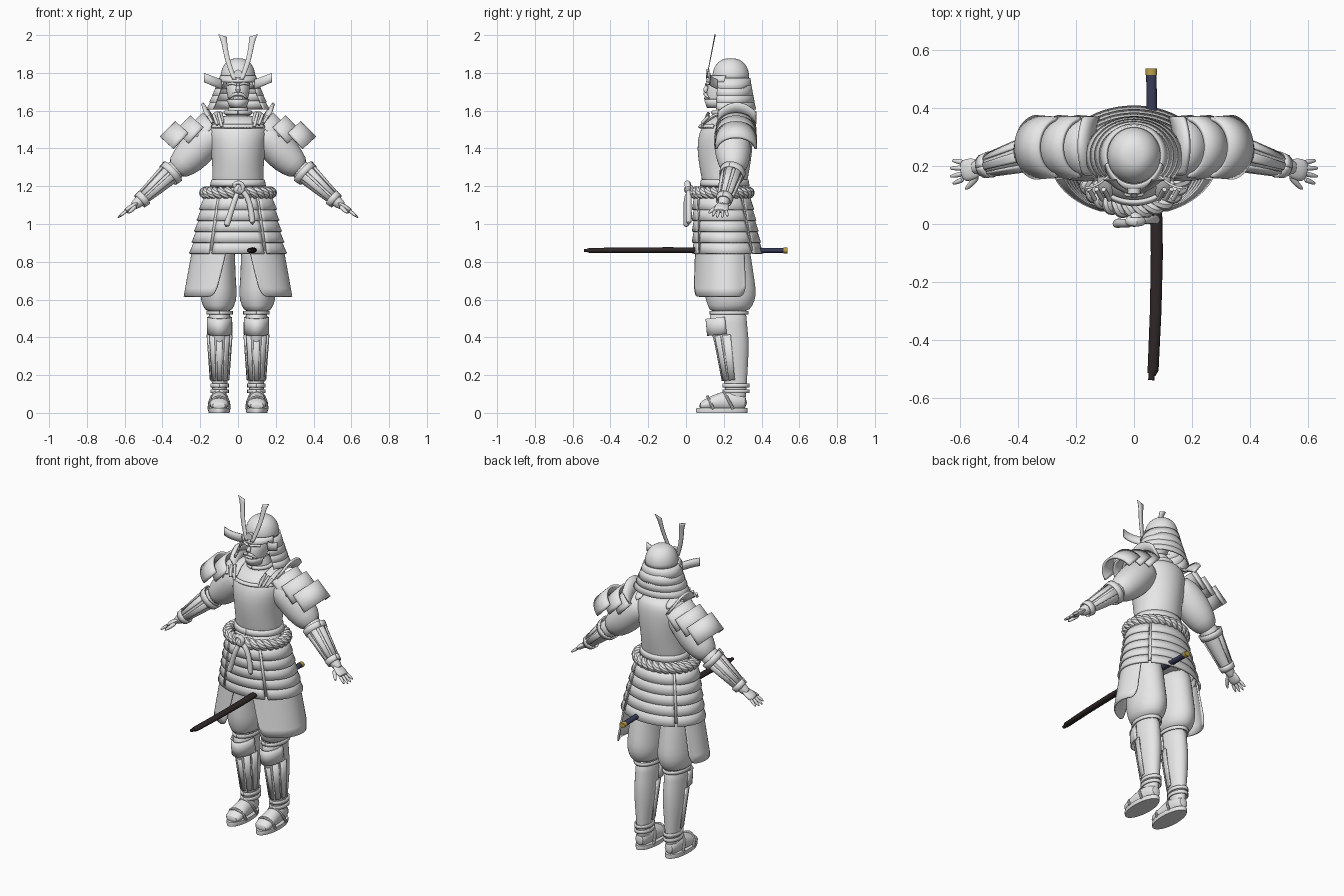
import bpy, bmesh
from math import sin, cos, pi, radians
from mathutils import Vector as V

cube = bpy.data.objects.get("Cube")
if cube:
    bpy.data.objects.remove(cube, do_unlink=True)


def material(name, rgb):
    m = bpy.data.materials.new(name)
    m.use_nodes = True
    m.diffuse_color = (*rgb, 1)
    m.node_tree.nodes["Principled BSDF"].inputs["Base Color"].default_value = (*rgb, 1)
    return m


GREY = material("plain grey", (.8, .8, .8))
LACQUER = material("dark lacquer", (.028, .02, .02))
NAVY = material("navy wrap", (.04, .045, .1))
GOLD = material("gold", (.5, .35, .07))
X, Y, Z = V((1, 0, 0)), V((0, 1, 0)), V((0, 0, 1))


def build(name, verts, faces, mat=GREY, mirror=False, thick=0, sub=0):
    bm = bmesh.new()
    vs = [bm.verts.new(v) for v in verts]
    for f in faces:
        bm.faces.new([vs[i] for i in f])
    bmesh.ops.recalc_face_normals(bm, faces=bm.faces)
    mesh = bpy.data.meshes.new(name)
    bm.to_mesh(mesh)
    bm.free()
    mesh.materials.append(mat)
    mesh.shade_smooth()
    mesh.set_sharp_from_angle(angle=radians(40))
    ob = bpy.data.objects.new(name, mesh)
    bpy.context.collection.objects.link(ob)
    if thick:
        solid = ob.modifiers.new("thickness", "SOLIDIFY")
        solid.thickness, solid.offset = thick, 0
    if sub:
        ob.modifiers.new("round", "SUBSURF").levels = sub
        ob.modifiers["round"].render_levels = sub
    if mirror:
        ob.modifiers.new("mirror", "MIRROR").use_mirror_merge = False
    return ob


def loft(name, rings, n=20, **kw):
    """Skin capped ellipses given as (centre, u axis, v axis)."""
    verts = [c + u * cos(2 * pi * k / n) + v * sin(2 * pi * k / n) for c, u, v in rings for k in range(n)]
    faces = [(r * n + k, r * n + (k + 1) % n, (r + 1) * n + (k + 1) % n, (r + 1) * n + k)
             for r in range(len(rings) - 1) for k in range(n)]
    faces += [range(n), range(len(verts) - n, len(verts))]
    return build(name, verts, faces, **kw)


def tower(name, rows, x=0, sub=1, **kw):
    """Stack of level ellipses: z, centre y, half width, half depth."""
    return loft(name, [(V((x, y, z)), X * a, Y * b) for z, y, a, b in rows], sub=sub, **kw)


def tube(name, pts, radii, ref=Y, flat=1, n=12, **kw):
    pts = [V(p) for p in pts]
    if not isinstance(radii, (list, tuple)):
        radii = [radii] * len(pts)
    rings = []
    for i, (p, r) in enumerate(zip(pts, radii)):
        t = (pts[min(i + 1, len(pts) - 1)] - pts[max(i - 1, 0)]).normalized()
        u = (ref - t * ref.dot(t)).normalized()
        rings.append((p, u * r, t.cross(u) * r * flat))
    return loft(name, rings, n, **kw)


def sheet(name, f, nu=16, nv=2, thick=.008, **kw):
    """Thin plate from a function of u and v."""
    verts = [f(i / nu, j / nv) for j in range(nv + 1) for i in range(nu + 1)]
    w = nu + 1
    faces = [(j * w + i, j * w + i + 1, j * w + w + i + 1, j * w + w + i) for j in range(nv) for i in range(nu)]
    return build(name, verts, faces, thick=thick, **kw)


def wrap(name, a0, a1, top, bottom, **kw):
    """Plate around the body; rows as in tower, angle 0 is the front."""
    def f(u, v):
        z, y, rx, ry = (p + (q - p) * v for p, q in zip(top, bottom))
        a = radians(a0 + (a1 - a0) * u)
        return V((rx * sin(a), y - ry * cos(a), z))
    return sheet(name, f, nu=max(3, int(abs(a1 - a0) / 6)), **kw)


def band(name, a, b, ra, rb, ref, lo, hi, stretch=1, **kw):
    """Plate around a slanted axis, angle 0 towards ref."""
    a, b = V(a), V(b)
    t = (b - a).normalized()
    n1 = (ref - t * ref.dot(t)).normalized()
    n2 = t.cross(n1)

    def f(u, v):
        g = radians(lo + (hi - lo) * u)
        return a.lerp(b, v) + (n1 * cos(g) * stretch + n2 * sin(g)) * (ra + (rb - ra) * v)
    return sheet(name, f, mirror=True, **kw)


# Torso and cuirass
tower("cuirass", [(1.18, .205, .135, .115), (1.22, .205, .138, .118), (1.3, .205, .135, .135), (1.4, .205, .145, .148),
                  (1.48, .21, .16, .145), (1.54, .225, .15, .125), (1.58, .24, .09, .08)], n=28)
wrap("cuirass_collar", -62, 62, (1.525, .21, .15, .13), (1.51, .21, .158, .143), thick=.012)
wrap("cuirass_hem", 0, 360, (1.235, .205, .137, .122), (1.2, .205, .145, .128))
tower("neck", [(1.53, .235, .08, .075), (1.58, .23, .055, .06), (1.66, .22, .05, .055)])
tower("hips", [(1.2, .2, .135, .115), (1.1, .195, .17, .14), (.97, .21, .2, .15), (.88, .215, .19, .14)])

# Head and face mask
tower("head", [(1.615, .165, .03, .045), (1.65, .18, .052, .075), (1.7, .2, .062, .092), (1.78, .225, .075, .1)])
tube("nose", [(0, .115, 1.735), (0, .098, 1.71), (0, .11, 1.695)], [.008, .015, .01], ref=X, sub=1)
tube("moustache", [(0, .1, 1.69), (.025, .103, 1.685), (.048, .122, 1.665)], [.009, .009, .003], mirror=True)
tube("brow", [(.006, .107, 1.738), (.03, .112, 1.745), (.055, .14, 1.74)], .007, mirror=True)
tube("lips", [(-.022, .112, 1.665), (0, .102, 1.668), (.022, .112, 1.665)], .008)
wrap("chin_guard", -80, 80, (1.66, .18, .058, .08), (1.615, .175, .04, .06))
tube("throat_ring", [(.065 * sin(k * pi / 12), .22 - .075 * cos(k * pi / 12), 1.59) for k in range(25)], .012, ref=Z)

# Helmet, neck guard, wings and crest
tower("helmet_dome", [(1.75, .237, .094, .1), (1.79, .237, .094, .099), (1.83, .237, .084, .09), (1.862, .237, .06, .063),
                      (1.878, .237, .03, .03)], n=28)
wrap("helmet_brim", -75, 75, (1.785, .237, .095, .102), (1.752, .235, .102, .128))
for i in range(4):
    t = i / 4
    wrap(f"neck_guard_{i + 1}", 48 + i * 2, 312 - i * 2, (1.772 - .04 * i, .237, .096 + .056 * t, .1 + .026 * t),
         (1.715 - .036 * i, .237, .118 + .062 * t, .108 + .03 * t))
sheet("helmet_wing", lambda u, v: V((.09 + .09 * u, .165 - .09 * u + .05 * u * u, 1.715 + .05 * v + .035 * u)), mirror=True)
tube("crest_boss", [(0, .105, 1.795), (0, .125, 1.795)], .022, ref=X)


def horn(u, v):
    z = 1.765 + .225 * u
    inner = .008 + .028 * sin(pi * u * .8) + .035 * u * u
    outer = .03 + .045 * sin(pi * min(u * 1.4, 1) / 2) + .03 * u ** 4
    return V((inner + (outer - inner) * v, .108 + .2 * (z - 1.765), z + .015 * v * u))


sheet("crest_horn", horn, thick=.004, mirror=True)

# Arms
tube("sleeve", [(.08, .23, 1.49), (.16, .24, 1.46), (.23, .25, 1.38), (.29, .252, 1.32), (.34, .248, 1.28)],
     [.08, .098, .098, .082, .055], n=20, sub=1, mirror=True)
tube("forearm", [(.3, .25, 1.31), (.36, .245, 1.265), (.43, .225, 1.2), (.52, .2, 1.12), (.56, .192, 1.09)],
     [.058, .056, .047, .031, .026], sub=1, mirror=True)
elbow, wrist = (.345, .248, 1.28), (.51, .202, 1.128)
for i in range(5):
    mid = -100 + i * 50
    band(f"forearm_slat_{i + 1}", elbow, wrist, .062, .037, Z, mid - 17, mid + 17, nu=4)
band("elbow_cuff", elbow, (.37, .24, 1.257), .066, .062, Z, 0, 360, nu=24)
band("wrist_cuff", (.495, .206, 1.142), (.52, .2, 1.12), .042, .038, Z, 0, 360, nu=24)

# Hands
tube("palm", [(.525, .198, 1.115), (.55, .192, 1.098), (.575, .187, 1.08), (.598, .182, 1.065)],
     [.026, .036, .042, .036], flat=.42, sub=1, mirror=True)
for i, reach in enumerate((.8, 1, 1, .85)):
    s = i - 1.5
    root = V((.588, .184 + .019 * s, 1.072))
    step = V((.05, -.006 + .01 * s, -.04)) * reach
    tube(f"finger_{i + 1}", [root, root + step * .5, root + step], [.01, .009, .005], sub=1, mirror=True)
tube("thumb", [(.54, .17, 1.095), (.56, .14, 1.075), (.585, .118, 1.055)], [.013, .011, .006], ref=Z, sub=1, mirror=True)

# Shoulder guards
out = V((.62, 0, .78))
for i, (x, z) in enumerate(((.17, 1.595), (.235, 1.58), (.315, 1.55))):
    top = V((x, .265, z)) - out * .1
    low = top + V((.078, 0, -.085))
    band(f"shoulder_plate_{i + 1}", top, low, .1, .106, out, -82, 82, thick=.014, nu=20)


def ridge(u, v):
    s = u * 2 - 1
    return V((.14 + .05 * v - .015 * s * s, .27 + .1 * s, 1.575 + .065 * v - .05 * s * s))


sheet("shoulder_ridge", ridge, thick=.014, mirror=True)
for i in range(3):
    x = .085 + .025 * i
    tube(f"strap_toggle_{i + 1}", [(x + .02, .12, 1.59 - .01 * i), (x, .085, 1.515 + .01 * i)], .008, ref=X, mirror=True)
tube("shoulder_strap", [(.09, .085, 1.52), (.105, .14, 1.58), (.105, .25, 1.6), (.105, .34, 1.54)], .025, ref=X, flat=.4,
     sub=1, mirror=True)

# Rope belt with its knot and hanging ends
for k in range(2):
    path = []
    for i in range(181):
        a = 2 * pi * i / 180
        w = 14 * a + k * pi
        r = .015 * cos(w)
        path.append((-(.172 + r) * sin(a), .19 - (.14 + r) * cos(a), 1.165 + .015 * sin(w)))
    tube(f"belt_strand_{k + 1}", path, .019, ref=Z, n=8)
tube("knot", [(-.02, .025, 1.19), (0, .012, 1.185), (.03, .02, 1.17)], [.02, .032, .02], sub=1)
tube("knot_loop", [(0, .02, 1.18), (-.03, .01, 1.215), (.01, .005, 1.225), (.035, .01, 1.2), (.01, .01, 1.16)], .016, sub=1)
tube("cord_right", [(0, .015, 1.17), (-.02, -.002, 1.12), (-.045, .005, 1.04), (-.065, 0, .98)], [.016, .015, .015, .02], sub=1)
tube("cord_left", [(.015, .015, 1.18), (.05, .015, 1.15), (.07, .015, 1.08), (.078, .015, .99)], [.016, .015, .015, .02], sub=1)

# Layered armour skirt, split into four panels
panels = {"front": (-33, 33), "left": (37, 133), "back": (137, 223), "right": (227, 323)}
for i in range(5):
    s, e = i / 5, (i + 1) / 5
    high = (1.145 - .058 * i, .19 + .03 * s, .172 + .065 * s, .142 + .03 * s)
    low = (1.075 - .058 * i, .19 + .03 * e, .188 + .066 * e, .153 + .031 * e)
    for side, (a0, a1) in panels.items():
        wrap(f"skirt_{side}_{i + 1}", a0, a1, high, low, thick=.012)
for side, a in (("front", 35), ("back", 135)):
    wrap(f"skirt_lace_{side}", a - 2, a + 2, (1.14, .19, .176, .146), (.86, .22, .246, .176), thick=.015, mirror=True)


# Thigh guards with rounded lower corners
def thigh(u, v):
    corner = max(0, abs(u * 2 - 1) - .75) / .25
    a = radians(14 + 9 * v + (108 - 9 * v) * u)
    return V(((.235 + .048 * v) * sin(a), .217 - (.168 + .017 * v) * cos(a), .88 - .265 * v + .05 * v * corner ** 3))


sheet("thigh_guard", thigh, nu=32, nv=6, thick=.01, mirror=True)

# Legs
tower("trouser", [(.95, .21, .085, .12), (.82, .22, .088, .125), (.7, .23, .092, .135), (.62, .235, .1, .14),
                  (.565, .235, .085, .118), (.53, .225, .062, .1)], x=.103, n=24, mirror=True)
tower("shin", [(.56, .225, .06, .1), (.47, .22, .06, .102), (.4, .238, .06, .096), (.3, .25, .058, .082),
               (.18, .262, .042, .062), (.1, .265, .038, .055), (.05, .265, .036, .05)], x=.0975, mirror=True)
band("knee_guard", (.0975, .215, .51), (.0975, .225, .42), .063, .064, -Y, -85, 85, stretch=1.72)
for i, mid in enumerate((-75, -38, 0, 38, 75)):
    band(f"shin_slat_{i + 1}", (.0975, .238, .415), (.0975, .26, .175), .065, .048, -Y, mid - 14, mid + 14, 1.4, nu=4)
for i, z in enumerate((.54, .155, .125)):
    r = .066 if i == 0 else .045
    band(f"leg_tie_{i + 1}", (.0975, .227 + .037 * (i > 0), z), (.0975, .227 + .037 * (i > 0), z - .02), r, r, -Y, 0, 360,
         1.5, nu=24)

# Feet and sandals
foot = [(.325, .055, .03, .03), (.27, .065, .042, .06), (.18, .06, .048, .052), (.11, .045, .052, .034), (.068, .036, .042, .018)]
loft("foot", [(V((.1, y, z)), X * a, Z * b) for y, z, a, b in foot], sub=1, mirror=True)
tower("sandal_sole", [(0, .19, .055, .135), (.012, .19, .058, .137), (.025, .19, .056, .135)], x=.1, sub=0, n=32, mirror=True)
for i, (y, h, lean) in enumerate(((.115, .085, .03), (.2, .115, .05))):
    pts = [(.1 + .054 * cos(k * pi / 8), y + lean * (1 - sin(k * pi / 8)), .02 + (h - .02) * sin(k * pi / 8)) for k in range(9)]
    tube(f"sandal_strap_{i + 1}", pts, .008, n=8, mirror=True)

# Sword
tube("scabbard", [(.06, -.52, .86), (.066, -.505, .86), (.075, -.3, .861), (.079, -.1, .862), (.076, .06, .861), (.066, .2, .86)],
     [.015, .019, .02, .021, .021, .021], ref=X, flat=.72, n=16, mat=LACQUER)
tube("scabbard_tip", [(.06, -.54, .86), (.061, -.515, .86)], .011, ref=X, flat=.8, mat=LACQUER)
tube("sword_guard", [(.065, .2, .86), (.065, .208, .86)], .036, ref=X, n=24, mat=GOLD)
tube("sword_grip", [(.065, .205, .86), (.062, .36, .86), (.06, .518, .86)], .018, ref=X, flat=.75, mat=NAVY)
tube("sword_pommel", [(.06, .515, .86), (.06, .537, .86)], .02, ref=X, flat=.78, mat=GOLD)
